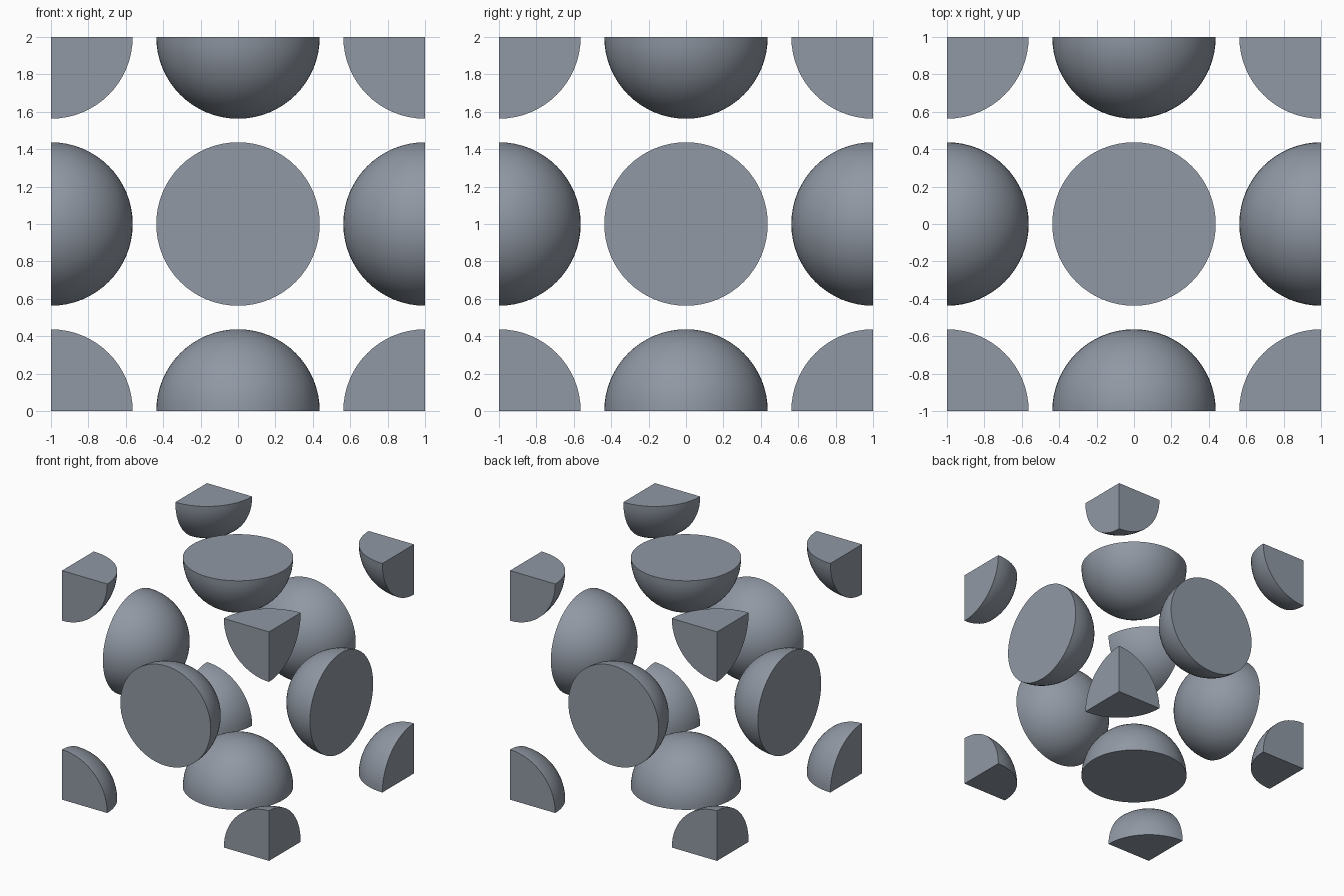
import bpy
import bmesh
import math
from itertools import product
from mathutils import Vector

RADIUS = 0.437
CENTRE = Vector((0, 0, 1))

cube = bpy.data.objects.get("Cube")
if cube:
    bpy.data.objects.remove(cube, do_unlink=True)

# Single blue-grey colour
grey = bpy.data.materials.new("blue_grey")
grey.use_nodes = True
colour = (0.28, 0.315, 0.37, 1)
grey.diffuse_color = colour
grey.node_tree.nodes["Principled BSDF"].inputs["Base Color"].default_value = colour


def cut_sphere(name, direction):
    """Sphere on the unit cell's surface, cut flat and capped at each cell wall."""
    bm = bmesh.new()
    bmesh.ops.create_uvsphere(bm, u_segments=64, v_segments=32, radius=RADIUS)
    for axis in range(3):
        if direction[axis]:
            normal = Vector((0, 0, 0))
            normal[axis] = direction[axis]
            bmesh.ops.bisect_plane(bm, geom=bm.verts[:] + bm.edges[:] + bm.faces[:],
                                   dist=1e-5, plane_co=(0, 0, 0), plane_no=normal,
                                   clear_outer=True)
            rim = [e for e in bm.edges if e.is_boundary]
            bmesh.ops.holes_fill(bm, edges=rim, sides=0)
    bmesh.ops.recalc_face_normals(bm, faces=bm.faces[:])
    mesh = bpy.data.meshes.new(name)
    bm.to_mesh(mesh)
    bm.free()
    mesh.materials.append(grey)
    obj = bpy.data.objects.new(name, mesh)
    obj.location = CENTRE + Vector(direction)
    bpy.context.collection.objects.link(obj)
    bpy.ops.object.select_all(action='DESELECT')
    obj.select_set(True)
    bpy.context.view_layer.objects.active = obj
    bpy.ops.object.shade_smooth_by_angle(angle=math.radians(30))


WORDS = ({-1: "right", 1: "left"}, {-1: "front", 1: "back"}, {-1: "bottom", 1: "top"})

# Half spheres on the six walls, eighth spheres in the eight corners
for direction in product((-1, 0, 1), repeat=3):
    walls = sum(map(abs, direction))
    if walls in (1, 3):
        kind = "half_sphere" if walls == 1 else "corner_eighth"
        place = "_".join(WORDS[i][d] for i, d in enumerate(direction) if d)
        cut_sphere(f"{place}_{kind}", direction)
